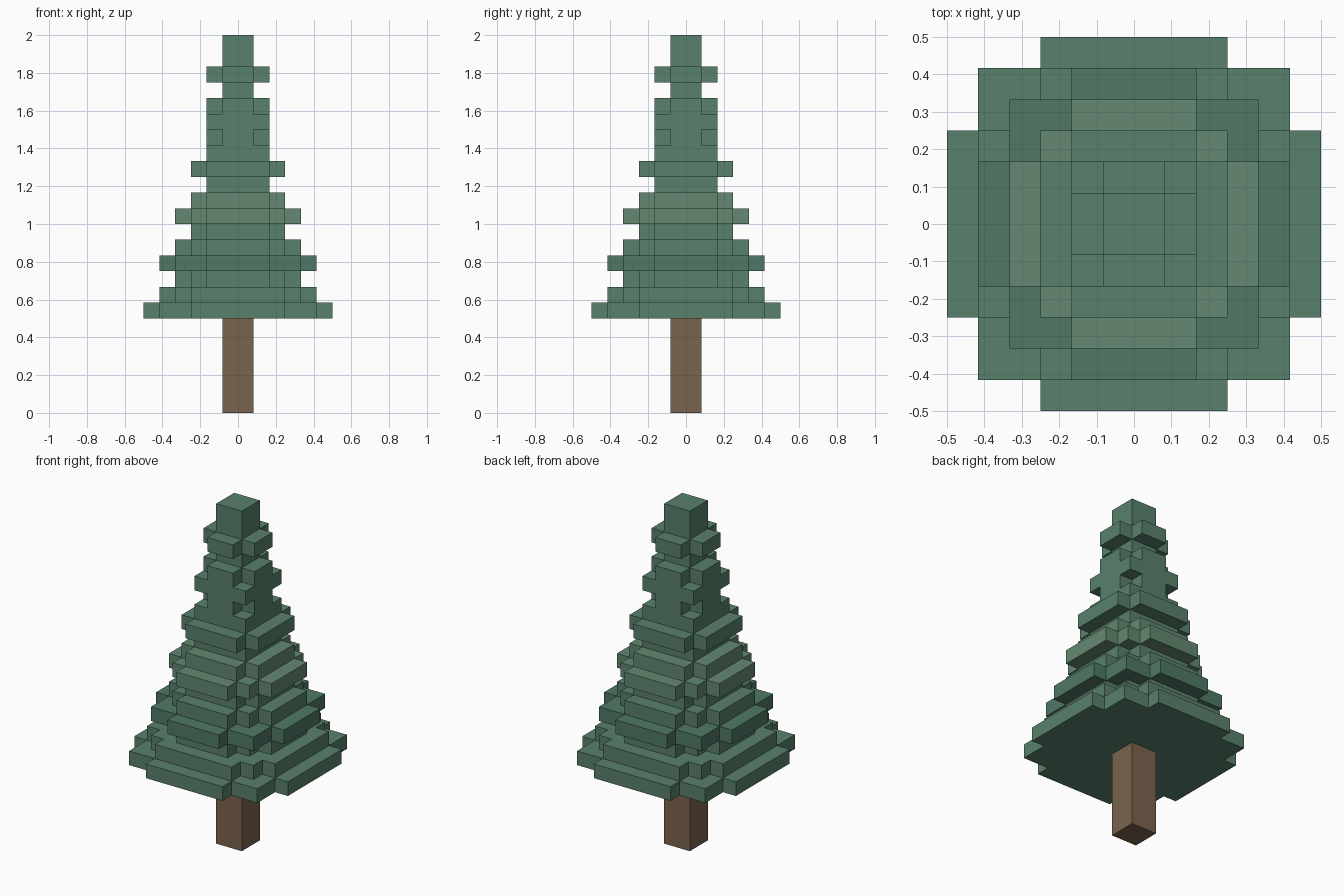
import bpy, bmesh
from mathutils import Vector

if "Cube" in bpy.data.objects:
    bpy.data.objects.remove(bpy.data.objects["Cube"])

U = 1 / 12  # block size


def material(name, rgb):
    m = bpy.data.materials.new(name)
    m.diffuse_color = (*rgb, 1)
    m.use_nodes = True
    m.node_tree.nodes["Principled BSDF"].inputs["Base Color"].default_value = m.diffuse_color
    return m


def block_skin(name, cells, mats, mat_of):
    """Outer skin of a set of unit blocks."""
    bm = bmesh.new()
    cache = {}

    def vert(p):
        key = tuple(round(c) for c in p)
        if key not in cache:
            cache[key] = bm.verts.new(Vector(key) * U)
        return cache[key]

    for cell in cells:
        for axis in range(3):
            for side in (0, 1):
                n = Vector((0, 0, 0))
                n[axis] = 2 * side - 1
                if tuple(int(c + d) for c, d in zip(cell, n)) in cells:
                    continue
                a, b = Vector((0, 0, 0)), Vector((0, 0, 0))
                a[(axis + 1) % 3] = b[(axis + 2) % 3] = 1
                o = Vector(cell)
                o[axis] += side
                quad = [o, o + a, o + a + b, o + b]
                if not side:
                    quad.reverse()
                f = bm.faces.new([vert(p) for p in quad])
                f.material_index = mat_of(cell)
    me = bpy.data.meshes.new(name)
    bm.to_mesh(me)
    bm.free()
    for m in mats:
        me.materials.append(m)
    ob = bpy.data.objects.new(name, me)
    bpy.context.collection.objects.link(ob)
    return ob


green = material("needle_green", (0.10, 0.22, 0.15))
light = material("light_needle_green", (0.125, 0.25, 0.165))
dark = material("dark_needle_green", (0.08, 0.19, 0.13))
brown = material("bark_brown", (0.195, 0.127, 0.076))

# Foliage: one rounded disc of blocks per layer, radius in blocks
radii = [6.45, 5.4, 4.1, 5.05, 4.1, 3.2, 4.1, 3.2, 2.3,
         3.2, 2.3, 1.9, 2.3, 1.9, 1.2, 1.9, 1.2, 1.2]
foliage = {(x, y, 6 + k)
           for k, r in enumerate(radii)
           for x in range(-6, 6) for y in range(-6, 6)
           if (x + 0.5) ** 2 + (y + 0.5) ** 2 < r * r}
shade = {9: 2, 12: 1, 13: 1}
block_skin("foliage", foliage, [green, light, dark], lambda c: shade.get(c[2], 0))

# Trunk
trunk = {(x, y, z) for x in (-1, 0) for y in (-1, 0) for z in range(6)}
block_skin("trunk", trunk, [brown], lambda c: 0)
